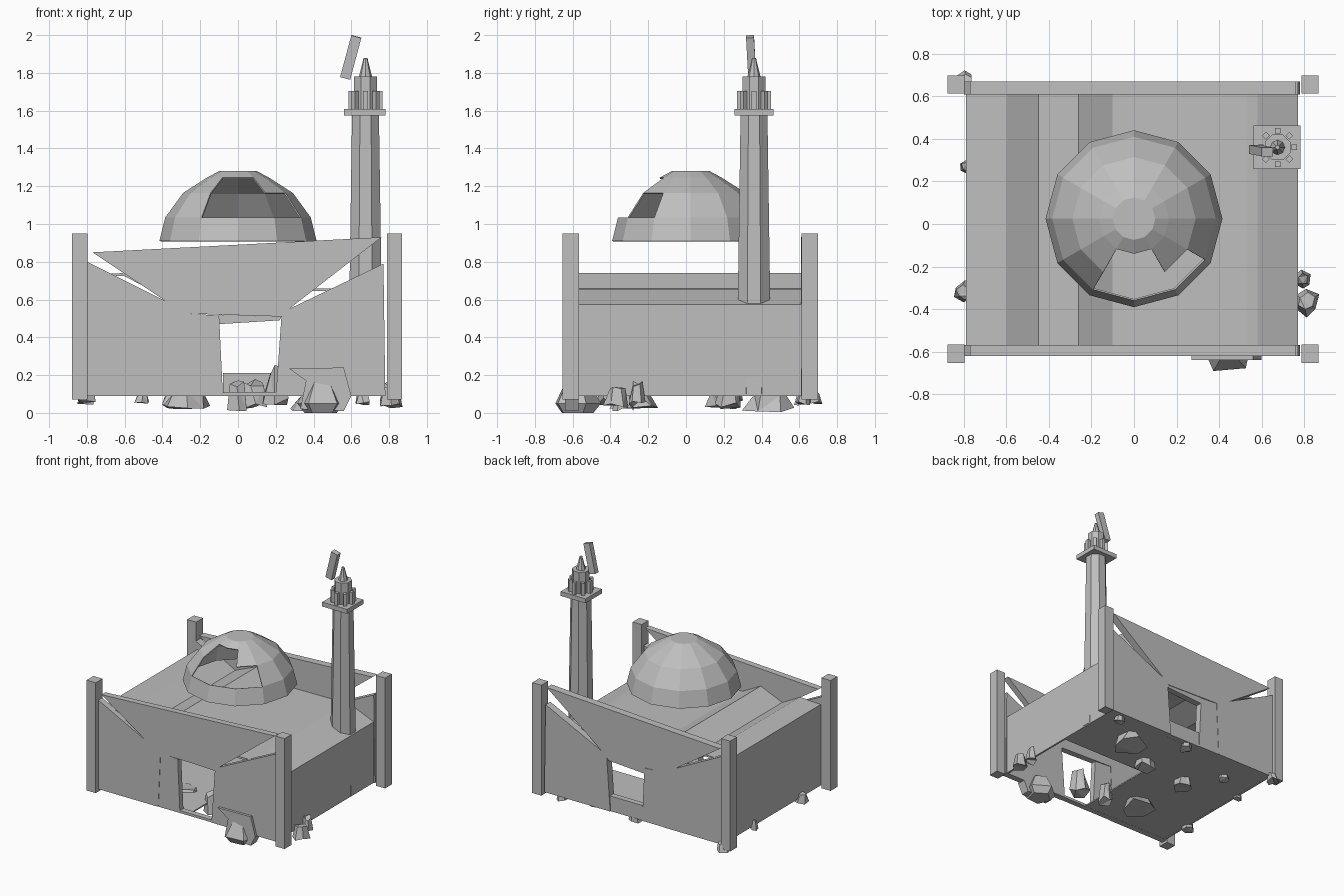
import bpy, bmesh, math, random
from mathutils import Vector, Matrix

cube = bpy.data.objects.get("Cube")
if cube:
    bpy.data.objects.remove(cube)

random.seed(4)
stone = bpy.data.materials.new("grey_stone")
stone.use_nodes = True
GREY = (0.52, 0.52, 0.52, 1)
stone.diffuse_color = GREY
stone.node_tree.nodes["Principled BSDF"].inputs["Base Color"].default_value = GREY


def finish(name, bm):
    bmesh.ops.recalc_face_normals(bm, faces=bm.faces)
    mesh = bpy.data.meshes.new(name)
    bm.to_mesh(mesh)
    bm.free()
    mesh.materials.append(stone)
    obj = bpy.data.objects.new(name, mesh)
    bpy.context.collection.objects.link(obj)
    return obj


def box(name, center, size, turn=None):
    bm = bmesh.new()
    bmesh.ops.create_cube(bm, size=1)
    bmesh.ops.scale(bm, vec=size, verts=bm.verts)
    if turn:
        bmesh.ops.transform(bm, matrix=turn, verts=bm.verts)
    bmesh.ops.translate(bm, vec=center, verts=bm.verts)
    return finish(name, bm)


def plate(name, outline, y0, y1):
    """Extrude an x-z outline along y."""
    bm = bmesh.new()
    face = bm.faces.new([bm.verts.new((x, y0, z)) for x, z in outline])
    made = bmesh.ops.extrude_face_region(bm, geom=[face])["geom"]
    bmesh.ops.translate(bm, vec=(0, y1 - y0, 0),
                        verts=[g for g in made if isinstance(g, bmesh.types.BMVert)])
    bmesh.ops.triangulate(bm, faces=[f for f in bm.faces if len(f.verts) > 4])
    return finish(name, bm)


def lathe(name, profile, sides, center, turn=0, caps=True, skip=()):
    """Stack rings of (radius, z); skip holds (ring, side) faces left open."""
    bm = bmesh.new()
    rings = []
    for r, z in profile:
        rings.append([bm.verts.new((center[0] + r * math.cos(turn + math.tau * i / sides),
                                    center[1] + r * math.sin(turn + math.tau * i / sides), z))
                      for i in range(sides)])
    for k in range(len(rings) - 1):
        for i in range(sides):
            if (k, i) not in skip:
                j = (i + 1) % sides
                bm.faces.new((rings[k][i], rings[k][j], rings[k + 1][j], rings[k + 1][i]))
    bm.faces.new(rings[-1])
    if caps:
        bm.faces.new(rings[0][::-1])
    return finish(name, bm)


def thicken(obj, amount):
    mod = obj.modifiers.new("thickness", "SOLIDIFY")
    mod.thickness = amount
    mod.offset = -1


# Hollow hall: side walls and buckled roof in one folded sheet
section = [(-0.79, 0.09), (-0.79, 0.735), (-0.60, 0.74), (-0.45, 0.66), (-0.26, 0.74),
           (-0.10, 0.655), (0.53, 0.66), (0.58, 0.655), (0.77, 0.575), (0.77, 0.09)]
bm = bmesh.new()
front = [bm.verts.new((x, -0.58, z)) for x, z in section]
back = [bm.verts.new((x, 0.62, z)) for x, z in section]
for i in range(len(section) - 1):
    bm.faces.new((front[i], front[i + 1], back[i + 1], back[i]))
hall = finish("side_walls_and_roof", bm)
if hall.data.polygons[1].normal.z < 0:
    hall.data.flip_normals()
thicken(hall, 0.015)

# Floor, broken away at the front left
box("floor_right", (-0.395, 0.02, 0.096), (0.78, 1.19, 0.01))
box("floor_back_left", (0.38, 0.355, 0.096), (0.77, 0.52, 0.01))

# Cracked end walls with a doorway, each with a leaning door panel
wall = [(-0.80, 0.09), (-0.27, 0.09), (-0.25, 0.525), (0.23, 0.51), (0.20, 0.09),
        (0.78, 0.09), (0.77, 0.79), (0.27, 0.55), (0.76, 0.93), (-0.77, 0.85),
        (-0.38, 0.59), (-0.80, 0.80)]
panel = [(-0.27, 0.09), (-0.08, 0.09), (-0.10, 0.515), (-0.25, 0.525)]
for side, y0, y1, sill in (("front", -0.62, -0.57, 0.11), ("back", 0.61, 0.67, 0.21)):
    plate(side + "_wall", wall, y0, y1)
    plate(side + "_door_panel", panel, y0 + 0.003, y1 - 0.003)
    box(side + "_door_sill", (0.065, (y0 + y1) / 2, (0.09 + sill) / 2),
        (0.29, 0.045, sill - 0.09))
plate("back_door_header", [(-0.10, 0.47), (0.22, 0.49), (0.23, 0.51), (-0.10, 0.52)],
      0.615, 0.665)

# Corner pillars
for x in (-0.838, 0.828):
    for y in (-0.61, 0.655):
        box("corner_pillar", (x, y, 0.51), (0.08, 0.085, 0.88))

# Broken dome
dome = lathe("dome", [(0.416, 0.91), (0.385, 1.035), (0.29, 1.165), (0.165, 1.245), (0.10, 1.28)],
             12, (0, 0.025), caps=False,
             skip={(1, 8), (1, 9), (1, 10), (2, 8), (2, 9)})
thicken(dome, 0.008)

# Tower with balcony, posts, lantern and spire
TOWER = (0.675, 0.36)
lathe("tower_shaft", [(0.105, 0.10), (0.093, 0.58), (0.077, 1.58)], 8, TOWER, math.pi / 8)
box("tower_balcony", (0.672, 0.36, 1.592), (0.22, 0.205, 0.035))
lathe("tower_lantern", [(0.065, 1.60), (0.065, 1.78)], 8, TOWER, math.pi / 8)
lathe("tower_spire", [(0.037, 1.77), (0.01, 1.88)], 8, TOWER)
for i in range(8):
    a = math.tau * i / 8
    box("tower_post", (TOWER[0] + 0.078 * math.cos(a), TOWER[1] + 0.078 * math.sin(a), 1.655),
        (0.026, 0.026, 0.1), Matrix.Rotation(a, 4, "Z"))
slab = Matrix.Rotation(math.radians(15), 4, "Y") @ Matrix.Rotation(math.radians(3), 4, "X")
box("falling_slab", (0.597, 0.345, 1.882), (0.055, 0.042, 0.229), slab)


# Rubble: jagged six-sided chunks
def chunk(x, y, z, radius, height):
    bm = bmesh.new()
    bmesh.ops.create_cone(bm, cap_ends=True, segments=6, radius1=radius,
                          radius2=radius * 0.65, depth=height)
    for v in bm.verts:
        v.co += Vector([random.uniform(-0.18, 0.18) * s for s in (radius, radius, height)])
        v.co += Vector((x, y, z))
        v.co.z = max(v.co.z, 0.004)
    bmesh.ops.triangulate(bm, faces=bm.faces)
    finish("rubble", bm)


for spot in ((-0.28, -0.26, 0.07, 0.13, 0.08), (0.41, 0.44, 0.06, 0.13, 0.09),
             (-0.32, 0.19, 0.08, 0.08, 0.09), (0.0, -0.33, 0.09, 0.06, 0.12),
             (0.08, 0.22, 0.10, 0.08, 0.12), (0.01, 0.62, 0.08, 0.05, 0.06),
             (-0.51, 0.44, 0.08, 0.04, 0.05), (-0.79, 0.27, 0.10, 0.03, 0.06),
             (-0.80, -0.32, 0.09, 0.05, 0.07), (-0.80, 0.67, 0.08, 0.05, 0.06),
             (0.79, -0.26, 0.10, 0.04, 0.10), (0.81, -0.37, 0.08, 0.06, 0.09),
             (0.66, 0.62, 0.08, 0.04, 0.06), (0.20, -0.40, 0.15, 0.07, 0.16)):
    chunk(*spot)

# Large broken block leaning on the front wall
plate("front_rubble_block", [(0.33, 0.02), (0.56, 0.01), (0.60, 0.09), (0.56, 0.24),
                             (0.27, 0.235), (0.36, 0.17)], -0.64, -0.57)
lathe("front_rubble_base", [(0.09, 0.0), (0.13, 0.05), (0.07, 0.16)], 5, (0.44, -0.58), 0.4)
